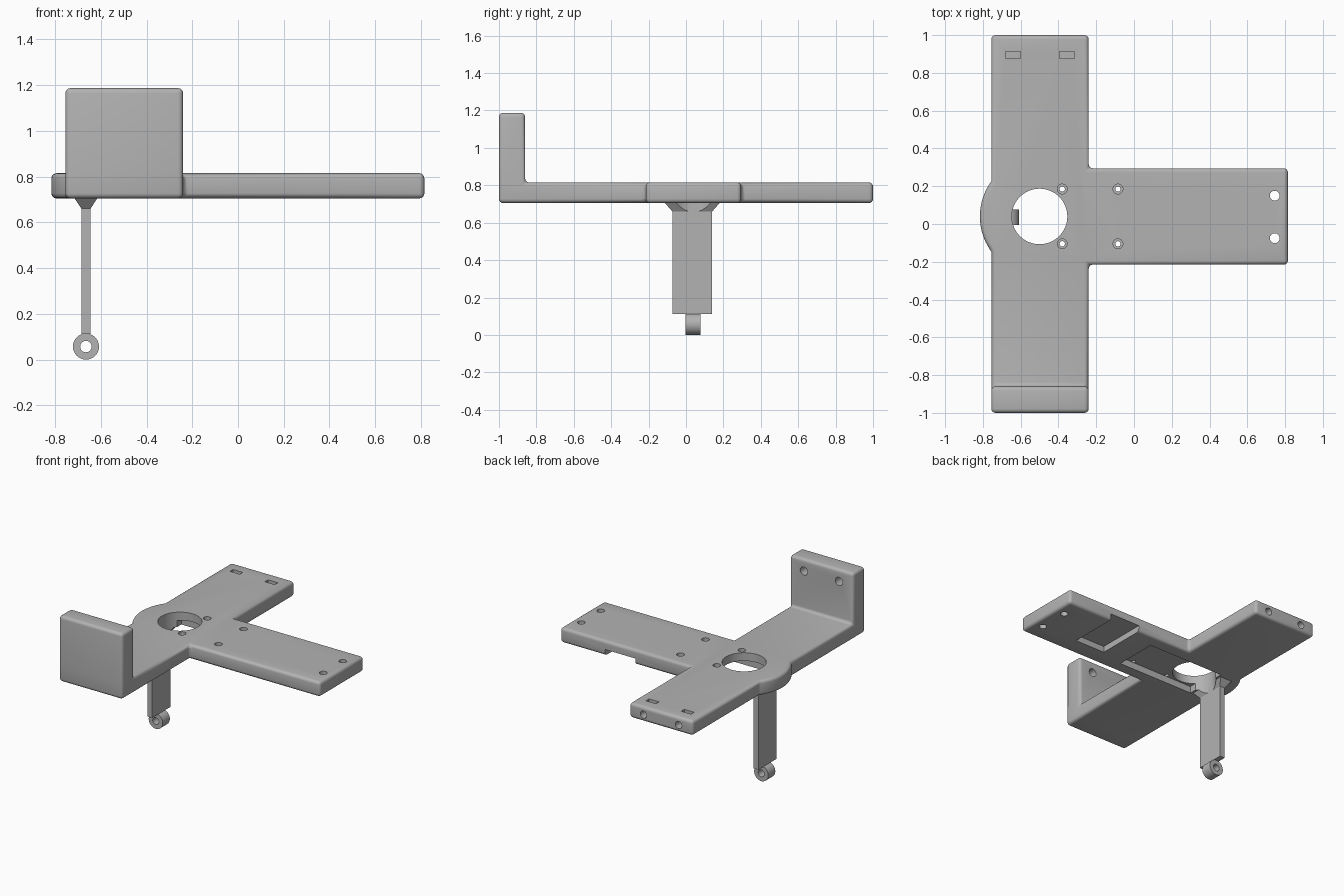
import bpy, bmesh, math
from mathutils import Matrix, Vector

cube = bpy.data.objects.get("Cube")
if cube:
    bpy.data.objects.remove(cube, do_unlink=True)

grey = bpy.data.materials.new("plain grey")
grey.use_nodes = True
COLOR = (0.45, 0.45, 0.45, 1)
grey.diffuse_color = COLOR
grey.node_tree.nodes["Principled BSDF"].inputs["Base Color"].default_value = COLOR

Z0, Z1 = 0.705, 0.815            # plate bottom and top
HUB = Vector((-0.5, 0.04, 0))    # centre of the large hole
LEFT, RIGHT, WALL = -0.755, -0.24, -0.86


def finish(name, bm):
    bmesh.ops.recalc_face_normals(bm, faces=bm.faces)
    mesh = bpy.data.meshes.new(name)
    bm.to_mesh(mesh)
    bm.free()
    mesh.materials.append(grey)
    obj = bpy.data.objects.new(name, mesh)
    bpy.context.collection.objects.link(obj)
    return obj


def box(name, x, y, z, flare=(1, 1)):
    """Box from ranges; flare scales the top about its centre."""
    bm = bmesh.new()
    bmesh.ops.create_cube(bm, size=1)
    for v in bm.verts:
        k = flare if v.co.z > 0 else (1, 1)
        v.co = ((x[0] + x[1]) / 2 + v.co.x * (x[1] - x[0]) * k[0],
                (y[0] + y[1]) / 2 + v.co.y * (y[1] - y[0]) * k[1],
                (z[0] + z[1]) / 2 + v.co.z * (z[1] - z[0]))
    return finish(name, bm)


def rod(name, centre, radius, length, axis="Z", sides=32):
    turn = Matrix.Rotation(math.pi / 2, 4, "X") if axis == "Y" else Matrix()
    bm = bmesh.new()
    bmesh.ops.create_cone(bm, cap_ends=True, segments=sides, radius1=radius, radius2=radius,
                          depth=length, matrix=Matrix.Translation(centre) @ turn)
    return finish(name, bm)


def apply(obj, mod):
    bpy.ops.object.select_all(action="DESELECT")
    bpy.context.view_layer.objects.active = obj
    obj.select_set(True)
    bpy.ops.object.modifier_apply(modifier=mod.name)


def cut(obj, cutter):
    mod = obj.modifiers.new("cut", "BOOLEAN")
    mod.operation, mod.solver, mod.object = "DIFFERENCE", "EXACT", cutter
    apply(obj, mod)
    bpy.data.objects.remove(cutter, do_unlink=True)


def smooth(obj, angle=30):
    bpy.ops.object.select_all(action="DESELECT")
    bpy.context.view_layer.objects.active = obj
    obj.select_set(True)
    bpy.ops.object.shade_smooth_by_angle(angle=math.radians(angle))


# Plate: T outline with a round bulge at the hub, plus the upright front wall
R = 0.316
half = math.acos((HUB.x - LEFT) / R)
STEPS = 20
bulge = [(HUB.x - R * math.cos(a), HUB.y + R * math.sin(a))
         for a in (half - 2 * half * i / STEPS for i in range(STEPS + 1))]
outline = [(RIGHT, WALL), (RIGHT, -0.215), (0.815, -0.215), (0.815, 0.295),
           (RIGHT, 0.295), (RIGHT, 1), (LEFT, 1)] + bulge + [(LEFT, WALL)]
bm = bmesh.new()
ring = [bm.verts.new((x, y, Z0)) for x, y in outline]
front = [bm.verts.new((x, -1, Z0)) for x in (LEFT, RIGHT)]
main_face = bm.faces.new(ring)
strip = bm.faces.new([ring[-1], front[0], front[1], ring[0]])


def raise_faces(faces, height):
    out = bmesh.ops.extrude_face_region(bm, geom=faces, use_keep_orig=True)["geom"]
    bmesh.ops.translate(bm, vec=(0, 0, height), verts=[g for g in out if isinstance(g, bmesh.types.BMVert)])
    return [g for g in out if isinstance(g, bmesh.types.BMFace)]


tops = raise_faces([main_face, strip], Z1 - Z0)
top_strip = [f for f in tops if f.calc_center_median().y < WALL]
raise_faces(top_strip, 1.187 - Z1)
bmesh.ops.delete(bm, geom=top_strip, context="FACES_ONLY")
plate = finish("bracket_plate", bm)
round_off = plate.modifiers.new("round", "BEVEL")
round_off.width, round_off.segments = 0.022, 4
round_off.limit_method, round_off.angle_limit = "ANGLE", math.radians(45)
round_off.use_clamp_overlap = False
apply(plate, round_off)

# Underside pockets: motor recess beside the hub and a slot open at the back
cut(plate, box("motor_pocket", (-0.6, 0.02), (-0.12, 0.2), (0.6, 0.755)))
cut(plate, box("slide_pocket", (0.205, 0.45), (-0.075, 0.4), (0.6, 0.75)))

# Hub hole and vertical screw holes
cut(plate, rod("hub_hole", HUB + Vector((0, 0, 0.75)), 0.147, 0.5, sides=64))
for x in (-0.38, -0.085):
    for y in (-0.105, 0.185):
        cut(plate, rod("screw_hole", (x, y, 0.75), 0.014, 0.5))
        cut(plate, rod("screw_head", (x, y, Z1), 0.026, 0.06))
for y in (-0.075, 0.15):
    cut(plate, rod("end_hole", (0.745, y, 0.75), 0.026, 0.5))

# Horizontal bolt holes, with nut slots in the back arm
for x in (-0.64, -0.355):
    cut(plate, box("nut_slot", (x - 0.04, x + 0.04), (0.877, 0.913), (0.725, 0.9)))
    cut(plate, rod("back_bolt", (x, 1, 0.757), 0.026, 0.24, "Y"))
    cut(plate, rod("wall_bolt", (x, WALL, 1.1), 0.03, 0.2, "Y"))
smooth(plate)

# Hanging leg with flared root and foot eyelet
box("leg", (-0.685, -0.645), (-0.073, 0.14), (0.112, 0.71))
root = box("leg_root", (-0.685, -0.645), (-0.073, 0.14), (0.66, 0.706), (2.5, 1.38))
cut(root, rod("root_cutter", HUB + Vector((0, 0, 0.7)), 0.147, 0.5, sides=64))
eyelet = rod("foot_eyelet", (-0.665, 0.037, 0.057), 0.057, 0.082, "Y", 48)
cut(eyelet, rod("eyelet_bore", (-0.665, 0.037, 0.057), 0.025, 0.3, "Y"))
smooth(eyelet)
